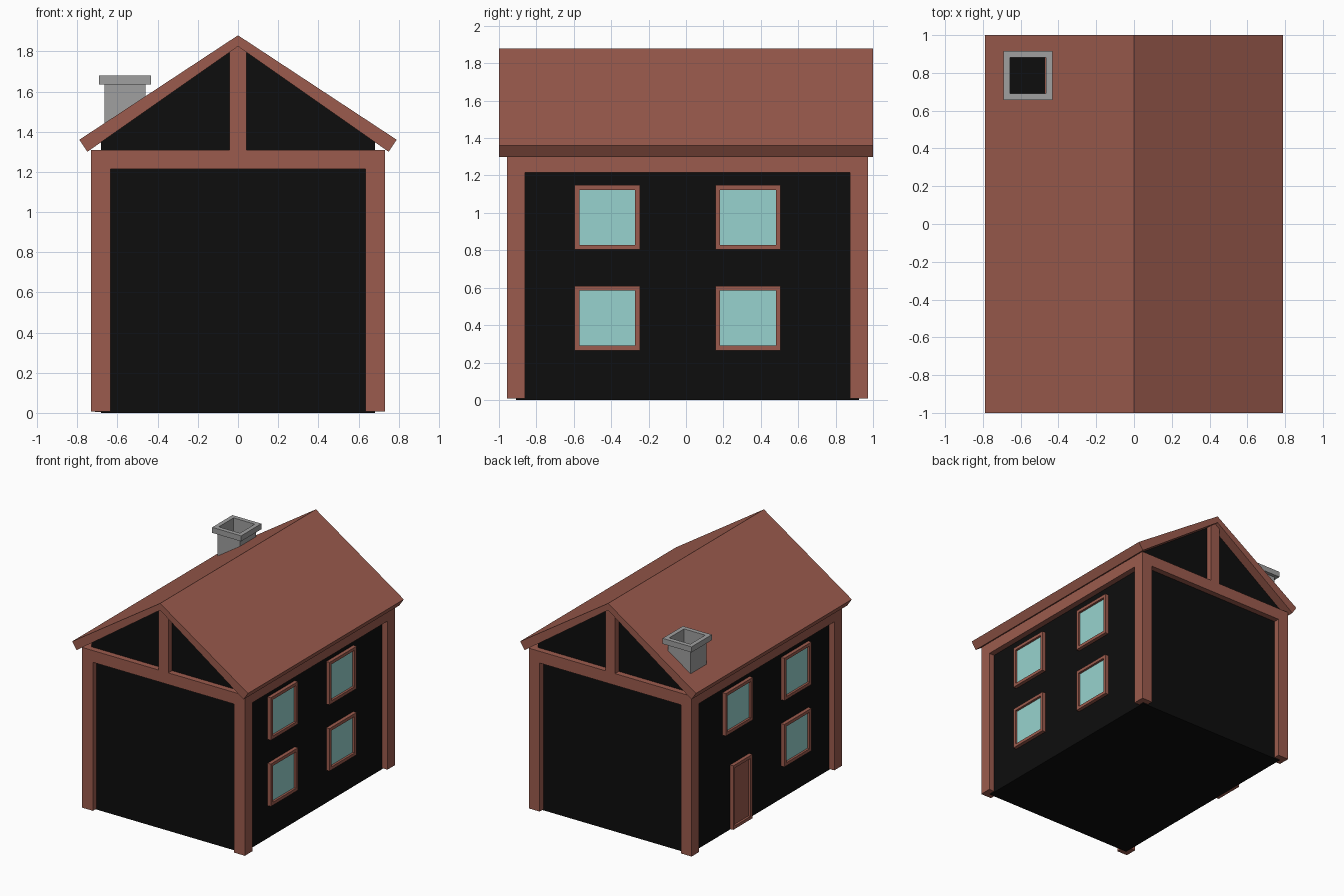
import bpy, bmesh
from mathutils import Vector

if "Cube" in bpy.data.objects:
    bpy.data.objects.remove(bpy.data.objects["Cube"])


def material(name, rgb):
    m = bpy.data.materials.new(name)
    m.diffuse_color = (*rgb, 1)
    m.use_nodes = True
    m.node_tree.nodes["Principled BSDF"].inputs["Base Color"].default_value = m.diffuse_color
    return m


BROWN = material("brown_wood", (0.33, 0.105, 0.075))
BLACK = material("black_wall", (0.004, 0.004, 0.004))
GLASS = material("glass", (0.31, 0.65, 0.62))


def finish(name, bm, mats):
    bmesh.ops.recalc_face_normals(bm, faces=bm.faces)
    mesh = bpy.data.meshes.new(name)
    bm.to_mesh(mesh)
    bm.free()
    for m in mats:
        mesh.materials.append(m)
    obj = bpy.data.objects.new(name, mesh)
    bpy.context.collection.objects.link(obj)
    return obj


def box(name, lo, hi, mats=(), face_dir=None, steps=()):
    """Box between two corners; steps of (grow, push) re-extrude the face towards face_dir."""
    lo, hi = Vector(lo), Vector(hi)
    bm = bmesh.new()
    bmesh.ops.create_cube(bm, size=1)
    for v in bm.verts:
        v.co = (lo + hi) / 2 + v.co * (hi - lo)
    if steps:
        n = Vector(face_dir)
        bm.normal_update()
        face = max(bm.faces, key=lambda f: f.normal.dot(n))
        for grow, push in steps:
            face = bmesh.ops.extrude_discrete_faces(bm, faces=[face])["faces"][0]
            c = face.calc_center_median()
            for v in face.verts:
                d = v.co - c
                side = Vector([(x > 1e-5) - (x < -1e-5) for x in d])
                v.co += side * grow + n * push
        face.material_index = 1
    return finish(name, bm, mats)


def prism(name, profile, y0, y1, mat):
    """Extrude an x-z profile along y."""
    bm = bmesh.new()
    face = bm.faces.new([bm.verts.new((x, y0, z)) for x, z in profile])
    new = bmesh.ops.extrude_face_region(bm, geom=[face])["geom"]
    bmesh.ops.translate(bm, vec=(0, y1 - y0, 0),
                        verts=[g for g in new if isinstance(g, bmesh.types.BMVert)])
    return finish(name, bm, [mat])


# Walls and gabled roof
WX, Y0, Y1 = 0.683, -0.908, 0.924
prism("walls", [(-WX, 0), (WX, 0), (WX, 1.37), (0, 1.84), (-WX, 1.37)], Y0, Y1, BLACK)
prism("roof", [(-0.79, 1.36), (-0.75, 1.30), (0, 1.825),
               (0.75, 1.30), (0.79, 1.36), (0, 1.88)], -1, 1, BROWN)

# Timber frame, centred on the wall edges
R, ZB, ZT = 0.048, 1.215, 1.31
for end, y in (("front", Y0), ("back", Y1)):
    for side, x in (("left", -WX), ("right", WX)):
        box(f"{end}_{side}_post", (x - R, y - R, 0.008), (x + R, y + R, ZT), [BROWN])
    box(f"{end}_beam", (-WX + R, y - R, ZB), (WX - R, y + R, ZT), [BROWN])
    box(f"{end}_gable_post", (-0.043, y - R, ZT), (0.043, y + R, 1.83), [BROWN])
for side, x in (("left", -WX), ("right", WX)):
    box(f"{side}_beam", (x - R, Y0 + R, ZB), (x + R, Y1 - R, ZT), [BROWN])


# Framed openings on the long walls
def opening(name, s, y0, y1, z0, z1, inner):
    xs = sorted((s * 0.66, s * 0.712))
    box(name, (xs[0], y0, z0), (xs[1], y1, z1), [BROWN, inner],
        (s, 0, 0), [(-0.025, 0), (0, -0.018)])


for side, s in (("left", -1), ("right", 1)):
    for end, y in (("front", -0.595), ("back", 0.158)):
        for level, z in (("lower", 0.265), ("upper", 0.803)):
            if (side, end, level) == ("left", "back", "lower"):
                opening("door", s, 0.165, 0.41, 0.005, 0.525, BROWN)
            else:
                opening(f"{side}_{end}_{level}_window", s, y, y + 0.348, z, z + 0.345, GLASS)

# Chimney: shaft, flared cap, then a dark flue sunk into the top
grey = material("grey_stone", (0.35, 0.35, 0.35))
box("chimney", (-0.664, 0.685, 1.38), (-0.46, 0.889, 1.635), [grey, BLACK], (0, 0, 1),
    [(0.028, 0), (0, 0.045), (-0.035, 0), (0, -0.11)])
